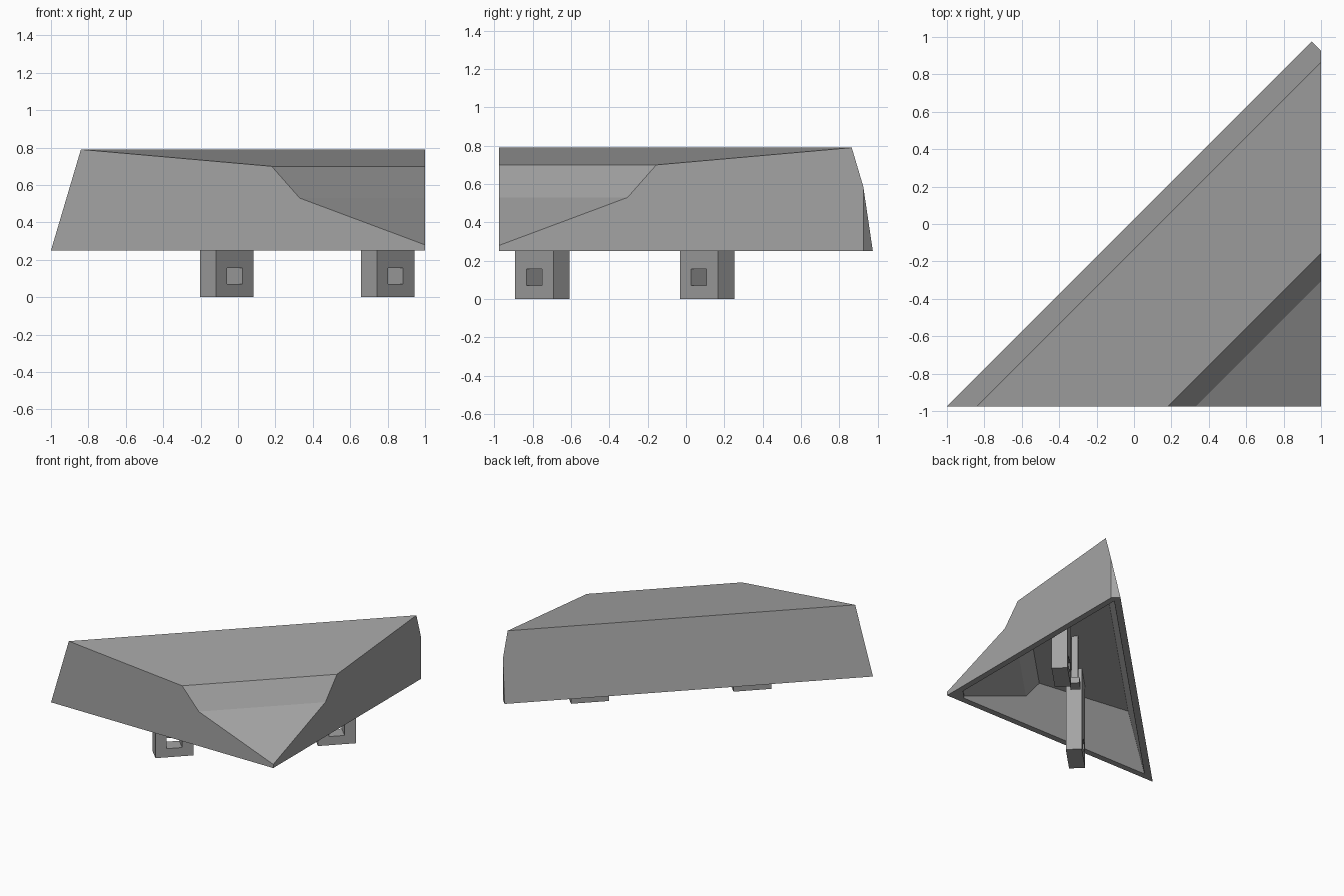
import bpy, bmesh, math
from mathutils import Vector, Matrix

cube = bpy.data.objects.get("Cube")
if cube:
    bpy.data.objects.remove(cube, do_unlink=True)

grey = bpy.data.materials.new("stone grey")
grey.use_nodes = True
COLOUR = (0.37, 0.37, 0.37, 1)
grey.diffuse_color = COLOUR
grey.node_tree.nodes["Principled BSDF"].inputs["Base Color"].default_value = COLOUR


def add_object(name, bm):
    bmesh.ops.recalc_face_normals(bm, faces=bm.faces)
    mesh = bpy.data.meshes.new(name)
    bm.to_mesh(mesh)
    bm.free()
    mesh.materials.append(grey)
    obj = bpy.data.objects.new(name, mesh)
    bpy.context.collection.objects.link(obj)
    return obj


def wedge(name, profile, planes):
    """Sweep a (depth, height) profile along the diagonal, then trim it."""
    bm = bmesh.new()
    ring = [bm.verts.new(((-3 + u) / 2, (-3 - u) / 2, z)) for u, z in profile]
    face = bm.faces.new(ring)
    swept = bmesh.ops.extrude_face_region(bm, geom=[face])["geom"]
    verts = [g for g in swept if isinstance(g, bmesh.types.BMVert)]
    bmesh.ops.translate(bm, verts=verts, vec=(3, 3, 0))
    for point, normal in planes:
        geom = bm.verts[:] + bm.edges[:] + bm.faces[:]
        cut = bmesh.ops.bisect_plane(bm, geom=geom, plane_co=point,
                                     plane_no=normal, clear_outer=True)
        edges = [g for g in cut["geom_cut"] if isinstance(g, bmesh.types.BMEdge)]
        bmesh.ops.contextual_create(bm, geom=edges)
    return add_object(name, bm)


def diagonal_box(name, centre, size):
    """Box whose x side runs along the long diagonal."""
    bm = bmesh.new()
    bmesh.ops.create_cube(bm, size=1, matrix=Matrix.Translation(centre)
                          @ Matrix.Rotation(math.pi / 4, 4, "Z")
                          @ Matrix.Diagonal((*size, 1)))
    return add_object(name, bm)


def subtract(obj, cutter):
    cutter.hide_render = True
    mod = obj.modifiers.new("cut", "BOOLEAN")
    mod.operation = "DIFFERENCE"
    mod.solver = "EXACT"
    mod.object = cutter
    bpy.context.view_layer.objects.active = obj
    bpy.ops.object.modifier_apply(modifier=mod.name)
    bpy.data.objects.remove(cutter, do_unlink=True)


# Hollow corner shell: outer wedge minus a smaller inner wedge
outer = [(-0.025, 0.25), (0.135, 0.79), (1.155, 0.70),
         (1.305, 0.53), (1.975, 0.28), (1.975, 0.25)]
inner = [(0.03, 0.2), (0.205, 0.73), (1.07, 0.65),
         (1.2, 0.49), (1.8, 0.27), (1.8, 0.2)]


def walls(inset):
    return [((1 - inset, 0, 0), (1, 0, 0)),
            ((0, -0.975 + inset, 0), (0, -1, 0)),
            ((0.9625 - inset / 2, 0.9625 - inset / 2, 0), (1, 1, 0))]


shell = wedge("corner_shell", outer, walls(0))
subtract(shell, wedge("shell_cavity", inner, walls(0.05)))
bpy.ops.object.select_all(action="DESELECT")
shell.select_set(True)
bpy.context.view_layer.objects.active = shell
bpy.ops.object.shade_smooth_by_angle(angle=math.radians(30))

# Two mounting legs with a square hole, reaching up to the shell ceiling
for name, x, y in (("front_leg", -0.06, -0.75), ("back_leg", 0.80, 0.11)):
    leg = diagonal_box(name, (x, y, 0.35), (0.283, 0.12, 0.70))
    subtract(leg, diagonal_box("hole", (x, y, 0.113), (0.115, 0.3, 0.085)))

# Slim inner post with a small foot between the legs
diagonal_box("inner_post", (0.33, -0.29, 0.50), (0.05, 0.05, 0.40))
diagonal_box("inner_post_foot", (0.33, -0.29, 0.30), (0.1, 0.075, 0.05))
